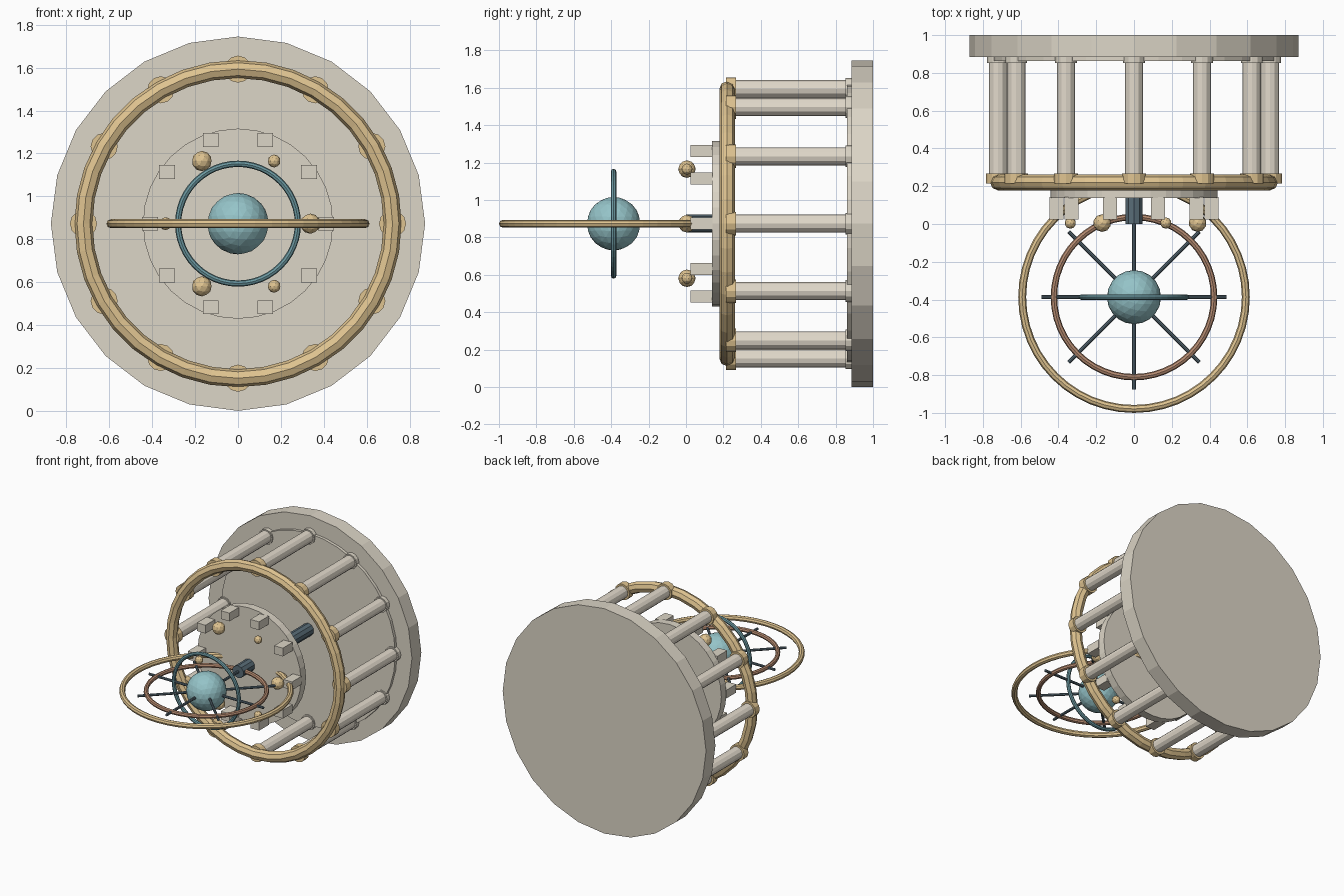
import bpy
import math
from mathutils import Vector

if "Cube" in bpy.data.objects:
    bpy.data.objects.remove(bpy.data.objects["Cube"], do_unlink=True)

CZ = 0.873                       # height of the main axis
HUB = Vector((0, -0.387, CZ))    # centre of the globe
FACE_Y = (math.pi / 2, 0, 0)     # turns a z axis into a y axis


def material(name, color):
    m = bpy.data.materials.new(name)
    m.use_nodes = True
    m.diffuse_color = (*color, 1)
    m.node_tree.nodes["Principled BSDF"].inputs["Base Color"].default_value = (*color, 1)
    return m


stone = material("grey stone", (0.72, 0.67, 0.57))
pale = material("pale stone", (0.76, 0.70, 0.60))
gold = material("warm gold", (0.74, 0.55, 0.28))
copper = material("copper", (0.47, 0.26, 0.165))
aqua = material("pale aqua", (0.30, 0.55, 0.58))
teal = material("teal", (0.15, 0.32, 0.36))
slate = material("dark slate", (0.10, 0.15, 0.185))


def finish(name, mat):
    ob = bpy.context.object
    ob.name = name
    ob.data.materials.append(mat)
    return ob


def drum(name, mat, radius, y0, y1, sides, x=0, z=CZ):
    """Cylinder running along y."""
    bpy.ops.mesh.primitive_cylinder_add(
        vertices=sides, radius=radius, depth=y1 - y0,
        location=(x, (y0 + y1) / 2, z), rotation=FACE_Y)
    return finish(name, mat)


def ring(name, mat, center, major, minor, rotation=(0, 0, 0), segments=48):
    bpy.ops.mesh.primitive_torus_add(
        major_radius=major, minor_radius=minor, major_segments=segments,
        minor_segments=8, location=center, rotation=rotation)
    return finish(name, mat)


def ball(name, mat, center, radius, detail):
    bpy.ops.mesh.primitive_ico_sphere_add(
        subdivisions=detail, radius=radius, location=center)
    return finish(name, mat)


def around(count, radius):
    """Evenly spaced x, z points about the main axis."""
    for i in range(count):
        a = math.tau * i / count
        yield i, radius * math.cos(a), CZ + radius * math.sin(a)


# Back plate with a thin raised step
drum("back_plate", stone, 0.872, 0.885, 1.0, 24)
drum("back_step", stone, 0.745, 0.862, 0.89, 36)

# Columns with a foot on the plate and a gold collar on the ring
for i, x, z in around(12, 0.72):
    drum(f"column_{i}", pale, 0.048, 0.22, 0.885, 12, x, z)
    drum(f"column_foot_{i}", stone, 0.058, 0.853, 0.888, 12, x, z)
    drum(f"column_collar_{i}", gold, 0.063, 0.215, 0.267, 12, x, z)
ring("column_ring", gold, (0, 0.22, CZ), 0.72, 0.042, FACE_Y, 36)

# Inner disc, its blocks and knobs
drum("inner_disc", stone, 0.443, 0.138, 0.2, 32)
for i, x, z in around(10, 0.41):
    bpy.ops.mesh.primitive_cube_add(size=1, location=(x, 0.083, z))
    bpy.context.object.scale = (0.074, 0.12, 0.064)
    finish(f"block_{i}", stone)
for i, x, z in around(6, 0.337):
    ball(f"knob_{i}", gold, (x, 0.005, z), 0.03 if i % 2 else 0.047, 2)

# Central shaft
drum("shaft", slate, 0.048, 0.0, 0.885, 10)

# Globe with its rings
ball("globe", aqua, HUB, 0.143, 3)
ring("outer_ring", gold, HUB, 0.592, 0.021)
ring("middle_ring", copper, HUB, 0.424, 0.017)
ring("upright_ring", teal, HUB, 0.279, 0.0145, FACE_Y)

# Spokes radiating from the globe
for i in range(8):
    a = math.tau * i / 8
    mid = HUB + Vector((math.cos(a), math.sin(a), 0)) * 0.295
    bpy.ops.mesh.primitive_cylinder_add(
        vertices=8, radius=0.01, depth=0.39, location=mid,
        rotation=(0, math.pi / 2, a))
    finish(f"spoke_{i}", slate)
